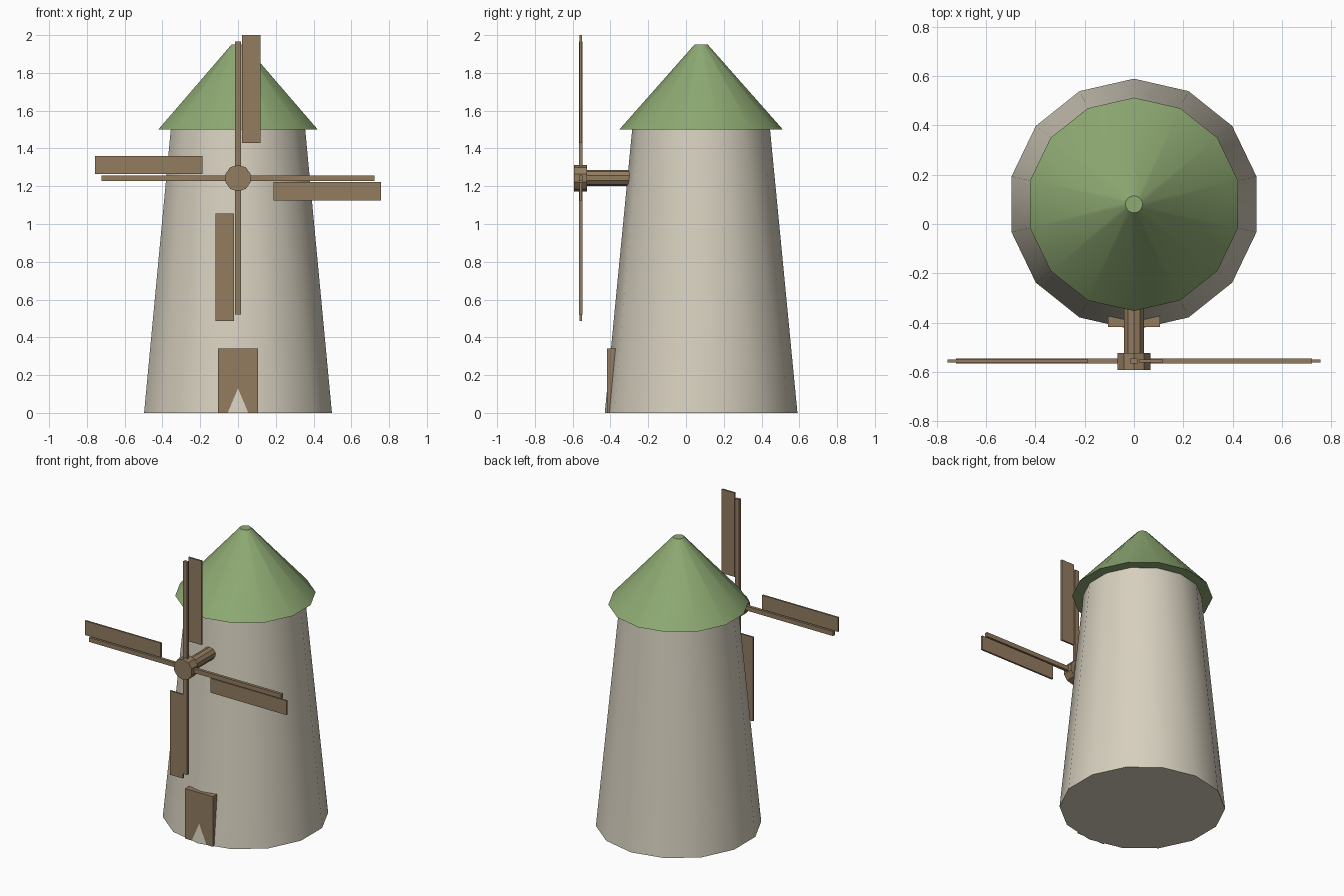
import bpy, math
from mathutils import Matrix

if "Cube" in bpy.data.objects:
    bpy.data.objects.remove(bpy.data.objects["Cube"])

SIDES = 14
CY = 0.08                      # tower axis in y
HUB_Y, HUB_Z = -0.557, 1.243   # sail plane and hub height


def material(name, rgb):
    m = bpy.data.materials.new(name)
    m.diffuse_color = (*rgb, 1)
    m.use_nodes = True
    m.node_tree.nodes["Principled BSDF"].inputs["Base Color"].default_value = m.diffuse_color
    return m


STONE = material("stone", (0.68, 0.63, 0.52))
GREEN = material("green_roof", (0.27, 0.40, 0.17))
WOOD = material("wood", (0.29, 0.20, 0.115))


def finish(name, mat):
    o = bpy.context.object
    o.name = name
    o.data.materials.append(mat)
    return o


def cone(name, r1, r2, z0, z1, mat):
    bpy.ops.mesh.primitive_cone_add(vertices=SIDES, radius1=r1, radius2=r2,
                                    depth=z1 - z0, location=(0, CY, (z0 + z1) / 2))
    o = finish(name, mat)
    bpy.ops.object.shade_smooth_by_angle(angle=math.radians(30))
    return o


def rod(name, r, y0, y1):
    bpy.ops.mesh.primitive_cylinder_add(vertices=10, radius=r, depth=y1 - y0,
                                        location=(0, (y0 + y1) / 2, HUB_Z),
                                        rotation=(math.pi / 2, 0, 0))
    return finish(name, WOOD)


def box(name, lo, hi):
    bpy.ops.mesh.primitive_cube_add(size=1)
    o = finish(name, WOOD)
    size = [b - a for a, b in zip(lo, hi)]
    mid = [(a + b) / 2 for a, b in zip(lo, hi)]
    o.data.transform(Matrix.Translation(mid) @ Matrix.Diagonal((*size, 1)))
    return o


# Tapered tower and roof cap
cone("tower", 0.51, 0.365, 0, 1.5, STONE)
cone("roof", 0.433, 0.035, 1.5, 1.95, GREEN)

# Door set into the tower front
box("door", (-0.105, -0.4175, 0), (0.105, -0.36, 0.34))

# Axle and hub
rod("axle", 0.042, -0.53, -0.27)
rod("hub", 0.07, -0.592, -0.523)

# Two crossed spars, four offset sails turned around the hub
for i in range(4):
    turn = Matrix.Translation((0, HUB_Y, HUB_Z)) @ Matrix.Rotation(i * math.pi / 2, 4, 'Y')
    if i < 2:
        spar = box(f"spar_{i + 1}", (-0.015, -0.01, -0.722), (0.015, 0.01, 0.722))
        spar.matrix_world = turn
    sail = box(f"sail_{i + 1}", (0.021, -0.006, 0.187), (0.118, 0.006, 0.757))
    sail.matrix_world = turn
